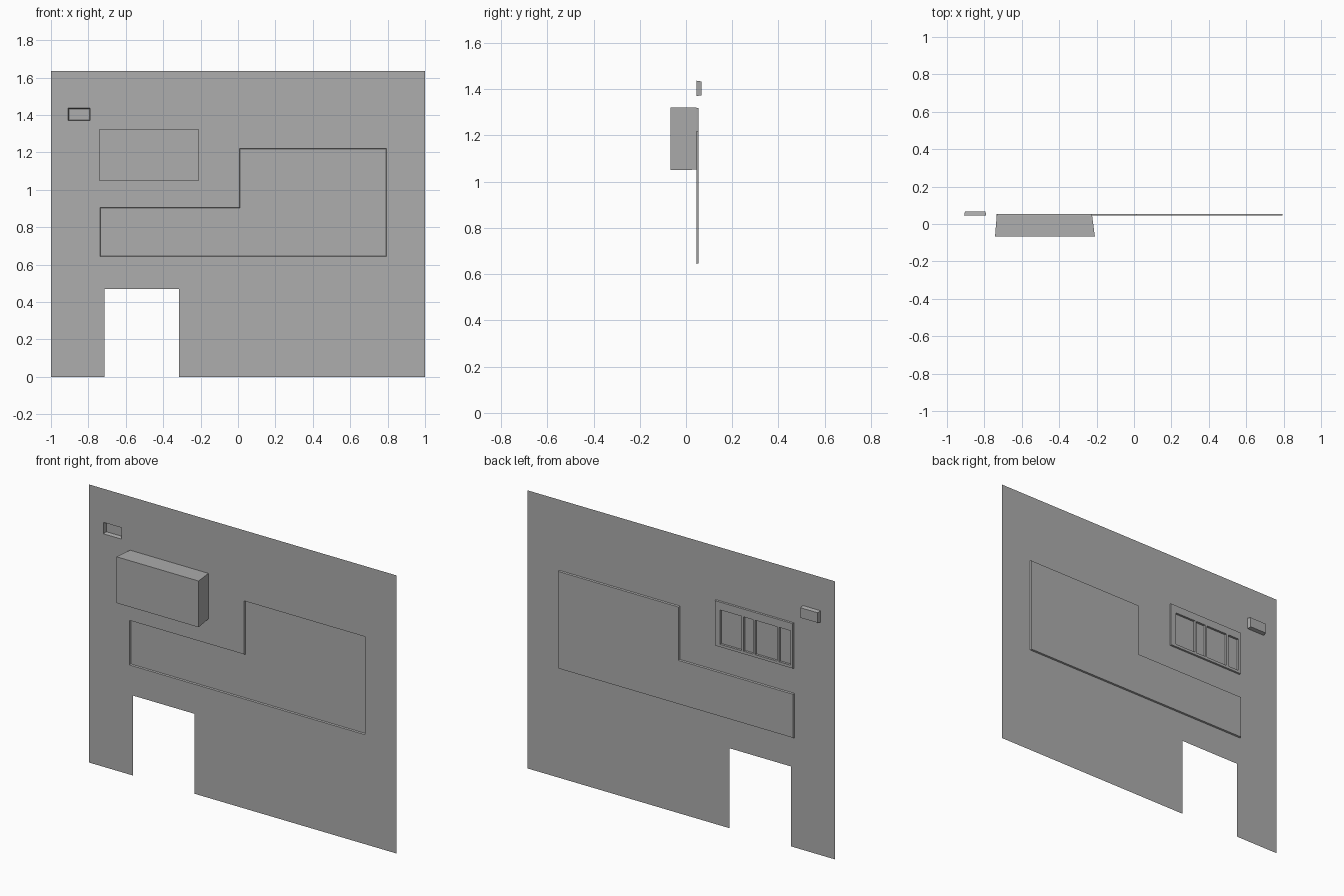
import bpy
import bmesh

if "Cube" in bpy.data.objects:
    bpy.data.objects.remove(bpy.data.objects["Cube"])

grey = bpy.data.materials.new("wall_grey")
grey.use_nodes = True
grey.diffuse_color = (0.42, 0.42, 0.42, 1)
grey.node_tree.nodes["Principled BSDF"].inputs["Base Color"].default_value = (0.42, 0.42, 0.42, 1)

WALL_Y = 0.045      # plane of the wall sheet
RAISED_Y = 0.054    # back of the shallow panels


def rect(x0, x1, z0, z1):
    return [(x0, z0), (x1, z0), (x1, z1), (x0, z1)]


def inset(outline, d):
    """Move every edge of a right-angled, counterclockwise outline inward."""
    result = []
    n = len(outline)
    for i, (x, z) in enumerate(outline):
        dx = dz = 0
        for (ax, az), (bx, bz) in ((outline[i - 1], (x, z)), ((x, z), outline[(i + 1) % n])):
            length = abs(bx - ax) + abs(bz - az)
            dx -= (bz - az) / length
            dz += (bx - ax) / length
        result.append((x + dx * d, z + dz * d))
    return result


def finish(bm, name):
    mesh = bpy.data.meshes.new(name)
    bm.to_mesh(mesh)
    bm.free()
    mesh.materials.append(grey)
    obj = bpy.data.objects.new(name, mesh)
    bpy.context.collection.objects.link(obj)
    return obj


def ring(bm, outline, y):
    return [bm.verts.new((x, y, z)) for x, z in outline]


def sheet(name, outline, holes, y, facing):
    """Flat sheet with openings, facing along the sign of y."""
    bm = bmesh.new()
    edges = []
    for loop in [outline] + holes:
        verts = ring(bm, loop, y)
        edges += [bm.edges.new((verts[i - 1], verts[i])) for i in range(len(verts))]
    bmesh.ops.triangle_fill(bm, edges=edges, use_beauty=True, normal=(0, facing, 0))
    bm.normal_update()
    bmesh.ops.reverse_faces(bm, faces=[f for f in bm.faces if f.normal.y * facing < 0])
    flat = [e for e in bm.edges if len(e.link_faces) == 2]
    bmesh.ops.dissolve_limit(bm, angle_limit=0.01, verts=[], edges=flat)
    return finish(bm, name)


def tray(name, rim, y_rim, floor, y_floor, cap=True, facing=-1):
    """Side walls from a rim to a floor, with the floor closed if wanted."""
    bm = bmesh.new()
    a, b = ring(bm, rim, y_rim), ring(bm, floor, y_floor)
    for i in range(len(a)):
        j = (i + 1) % len(a)
        bm.faces.new((a[i], a[j], b[j], b[i]))
    if cap:
        bm.faces.new(b)
    if facing > 0:
        bmesh.ops.reverse_faces(bm, faces=bm.faces[:])
    return finish(bm, name)


# Outlines in x and z
wall = [(-1, 0), (-0.715, 0), (-0.715, 0.47), (-0.315, 0.47), (-0.315, 0),
        (1, 0), (1, 1.635), (-1, 1.635)]
panel = [(-0.737, 0.644), (0.795, 0.644), (0.795, 1.22), (0.008, 1.22),
         (0.008, 0.906), (-0.737, 0.906)]
vent = rect(-0.908, -0.79, 1.37, 1.437)
window = rect(-0.734, -0.224, 1.052, 1.32)
panes = [rect(x0, x1, 1.07, 1.272) for x0, x1 in
         ((-0.717, -0.643), (-0.63, -0.487), (-0.475, -0.411), (-0.399, -0.26))]

# Wall with doorway and openings
sheet("wall", wall, [panel, vent, window], WALL_Y, -1)

# Shallow stepped recess and small deep recess
tray("stepped_recess", panel, WALL_Y, inset(panel, 0.003), RAISED_Y)
tray("small_recess", vent, WALL_Y, inset(vent, 0.004), 0.068)

# Projecting box on the front, flaring outward
tray("front_box", window, WALL_Y, rect(-0.743, -0.209, 1.05, 1.322), -0.068)

# Window frame on the back with four sunken panes
frame = inset(window, 0.002)
tray("window_frame_edge", window, WALL_Y, frame, RAISED_Y, cap=False)
sheet("window_frame", frame, panes, RAISED_Y, 1)
for pane in panes:
    tray("window_pane", pane, RAISED_Y, pane, 0.041, facing=1)
